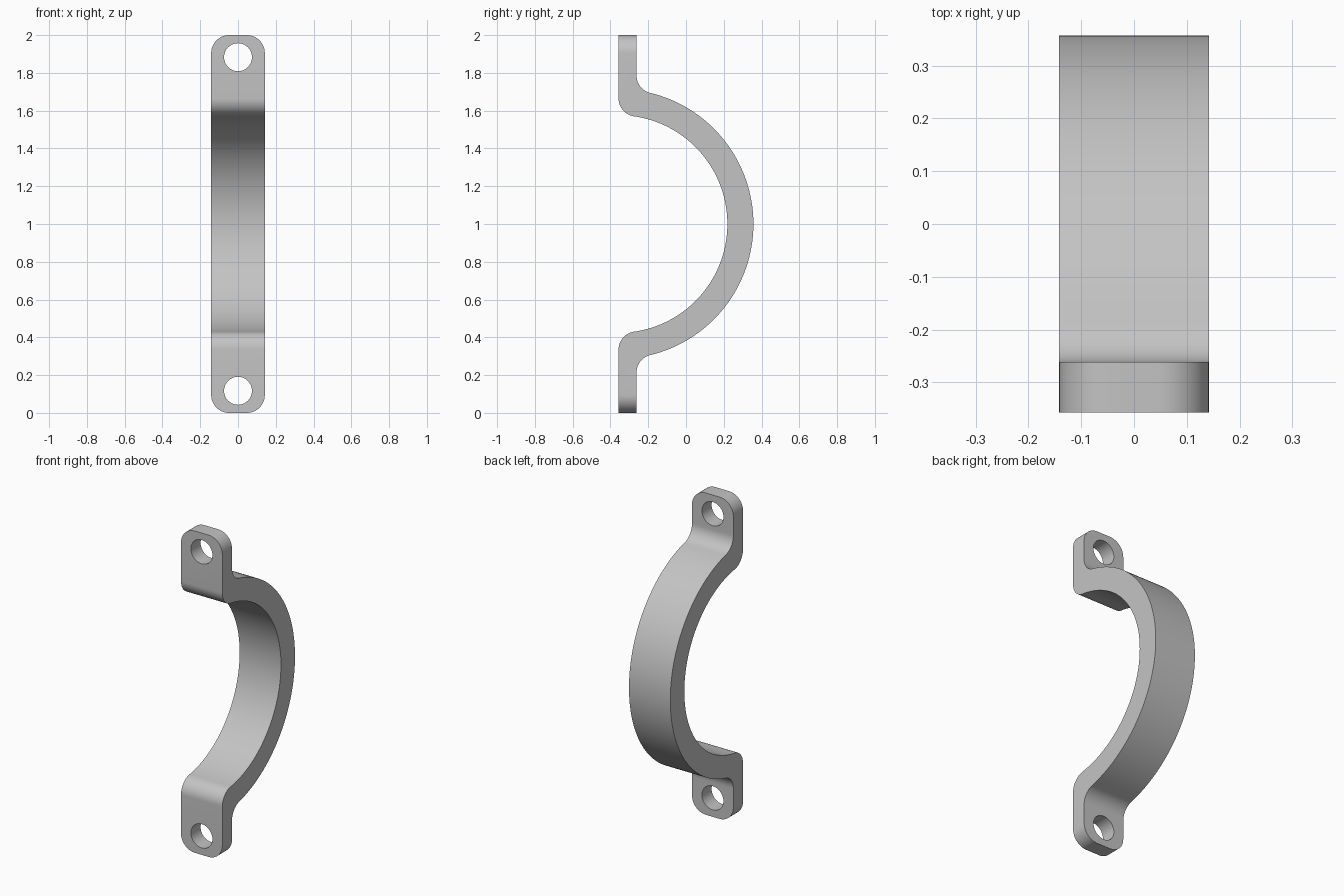
import bpy, bmesh
from math import sin, cos, pi, sqrt, atan2
from mathutils import Vector

if "Cube" in bpy.data.objects:
    bpy.data.objects.remove(bpy.data.objects["Cube"])

FRONT, BACK = -0.357, -0.262        # flange faces (y)
R_IN, R_OUT = 0.576, 0.714          # clamp arc radii
FILLET = 0.095
HALF_W = 0.142
HOLE_R, HOLE_Z = 0.074, 0.883       # bolt hole, height from the middle


def arc(cx, cy, r, a0, a1, n):
    return [(cx + r * cos(a0 + (a1 - a0) * i / n),
             cy + r * sin(a0 + (a1 - a0) * i / n)) for i in range(n + 1)]


def prism(name, points, offset, extrude):
    """Extrude a closed outline into a solid."""
    bm = bmesh.new()
    face = bm.faces.new([bm.verts.new(offset(a, b)) for a, b in points])
    ext = bmesh.ops.extrude_face_region(bm, geom=[face])
    verts = [v for v in ext["geom"] if isinstance(v, bmesh.types.BMVert)]
    bmesh.ops.translate(bm, verts=verts, vec=extrude)
    bmesh.ops.recalc_face_normals(bm, faces=bm.faces)
    mesh = bpy.data.meshes.new(name)
    bm.to_mesh(mesh)
    bm.free()
    obj = bpy.data.objects.new(name, mesh)
    bpy.context.collection.objects.link(obj)
    return obj


def side_half(plane, radius):
    """Upper half of one side: main arc, then the fillet, then the flange."""
    cy = plane + FILLET
    dy = cy - FRONT
    cz = sqrt((radius + FILLET) ** 2 - dy ** 2)
    ang = atan2(cz, dy)
    pts = arc(FRONT, 0, radius, 0, ang, 48)
    pts += arc(cy, cz, FILLET, ang + pi, pi, 12)[1:]
    return pts + [(plane, 1.1)]


def mirrored(half):
    return [(y, -z) for y, z in reversed(half[1:])] + half


# Clamp body: side profile swept across the width
profile = mirrored(side_half(BACK, R_OUT)) + mirrored(side_half(FRONT, R_IN))[::-1]
body = prism("clamp_strap", profile,
             lambda y, z: Vector((-0.2, y, z + 1)), Vector((0.4, 0, 0)))

# Rounded strip outline trims the width and the flange corners
outline = []
for k, (sx, sz) in enumerate(((1, 1), (-1, 1), (-1, -1), (1, -1))):
    outline += arc(sx * (HALF_W - FILLET), sz * (1 - FILLET), FILLET,
                   k * pi / 2, (k + 1) * pi / 2, 12)
to_front = lambda x, z: Vector((x, -0.6, z + 1))
cutters = [(prism("strip_trim", outline, to_front, Vector((0, 1.2, 0))), 'INTERSECT')]

# Bolt holes
for label, s in (("upper", 1), ("lower", -1)):
    ring = arc(0, s * HOLE_Z, HOLE_R, 0, 2 * pi, 48)[:-1]
    cutters.append((prism(label + "_hole_cutter", ring, to_front,
                          Vector((0, 0.45, 0))), 'DIFFERENCE'))

bpy.ops.object.select_all(action='DESELECT')
bpy.context.view_layer.objects.active = body
body.select_set(True)
for cutter, operation in cutters:
    mod = body.modifiers.new(cutter.name, 'BOOLEAN')
    mod.operation, mod.object, mod.solver = operation, cutter, 'EXACT'
    bpy.ops.object.modifier_apply(modifier=mod.name)
    bpy.data.objects.remove(cutter)

# Plain grey metal
grey = bpy.data.materials.new("plain grey")
grey.use_nodes = True
color = (0.55, 0.55, 0.55, 1)
grey.diffuse_color = color
grey.node_tree.nodes["Principled BSDF"].inputs["Base Color"].default_value = color
body.data.materials.clear()
body.data.materials.append(grey)

bpy.ops.object.shade_smooth_by_angle(angle=pi / 6)
